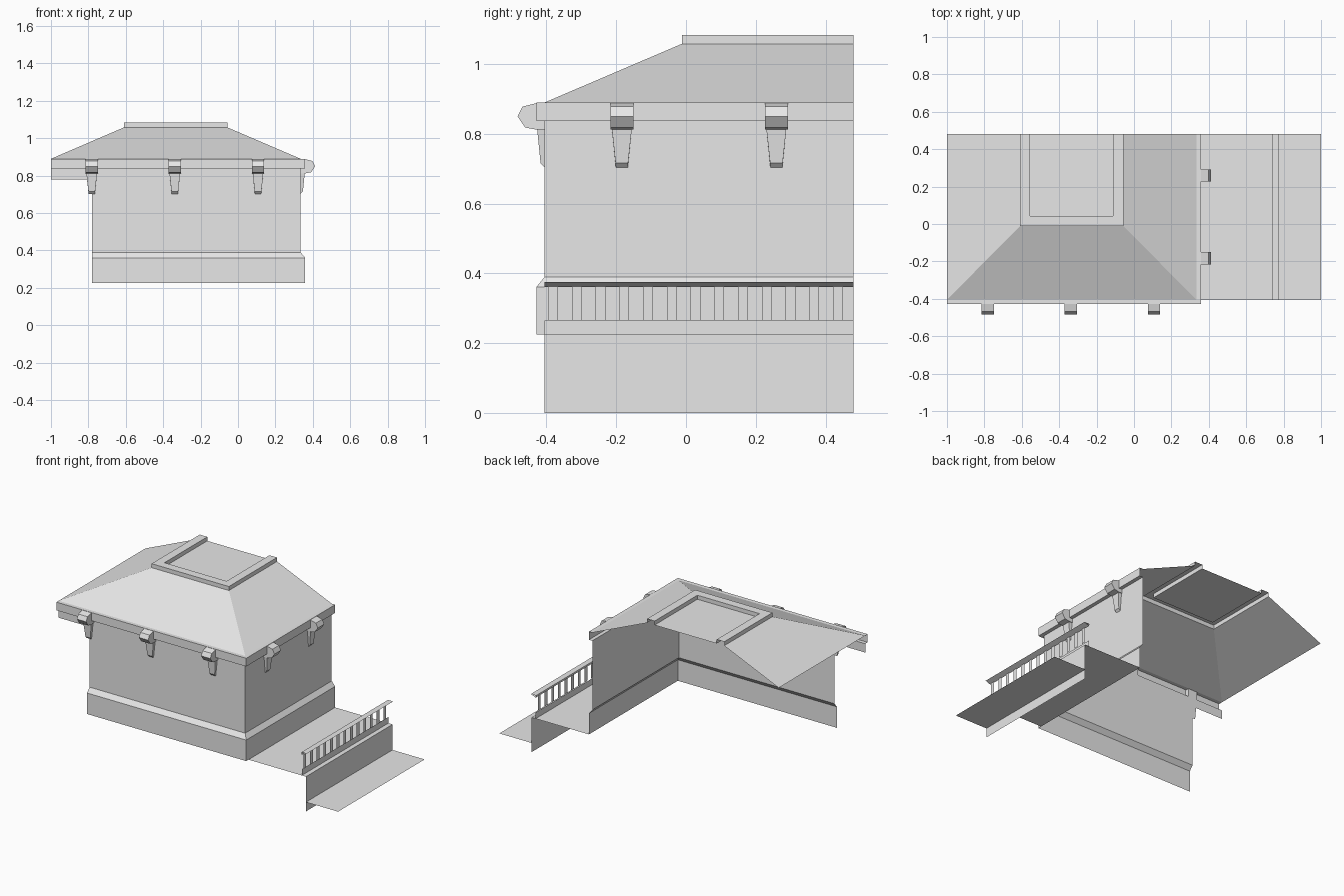
import bpy
import math

cube = bpy.data.objects.get("Cube")
if cube:
    bpy.data.objects.remove(cube, do_unlink=True)

GREY = bpy.data.materials.new("plain_grey")
GREY.use_nodes = True
GREY.diffuse_color = (0.8, 0.8, 0.8, 1)
GREY.node_tree.nodes["Principled BSDF"].inputs["Base Color"].default_value = (0.8, 0.8, 0.8, 1)

WALL_X, WALL_Y, BACK = 0.335, -0.405, 0.48


def make(name, verts, faces):
    mesh = bpy.data.meshes.new(name)
    mesh.from_pydata(verts, [], faces)
    mesh.materials.append(GREY)
    obj = bpy.data.objects.new(name, mesh)
    bpy.context.collection.objects.link(obj)
    return obj


def wrap(name, profile, left):
    """Sweep (outward offset, z) points along the front and round the right corner."""
    verts, faces = [], []
    for o, z in profile:
        x, y = WALL_X + o, WALL_Y - o
        verts += [(left, y, z), (x, y, z), (x, BACK, z)]
    for r in range(len(profile) - 1):
        for c in range(2):
            i = r * 3 + c
            faces.append((i, i + 1, i + 4, i + 3))
    return make(name, verts, faces)


def sheet(name, profile, y0=WALL_Y, y1=BACK):
    """Stretch an open (x, z) profile along y."""
    verts = [(x, y, z) for x, z in profile for y in (y0, y1)]
    faces = [(i, i + 1, i + 3, i + 2) for i in range(0, len(verts) - 2, 2)]
    return make(name, verts, faces)


def bracket_part(name, profile, widths):
    """Closed (outward, z) profile with a half width at each point."""
    n = len(profile)
    verts = [(s * w, -d, z) for s in (-1, 1) for (d, z), w in zip(profile, widths)]
    faces = [tuple(range(n)), tuple(reversed(range(n, 2 * n)))]
    faces += [(i, i + n, (i + 1) % n + n, (i + 1) % n) for i in range(n)]
    return make(name, verts, faces)


# Walls with a sloped plinth, and the eaves band
wrap("walls", [(0.024, 0.225), (0.024, 0.361), (0, 0.39), (0, 0.78)], -0.78)
wrap("eaves", [(0, 0.78), (0, 0.837), (0.024, 0.837), (0.024, 0.89), (0, 0.89)], -1)

# Hipped roof, open at the back
L, R, F, TOP = -0.61, -0.057, -0.012, 1.058
make("roof",
     [(-1, BACK, 0.89), (-1, WALL_Y, 0.89), (WALL_X, WALL_Y, 0.89), (WALL_X, BACK, 0.89),
      (L, BACK, TOP), (L, F, TOP), (R, F, TOP), (R, BACK, TOP)],
     [(i, i + 1, i + 5, i + 4) for i in range(3)])


# Raised rim around the flat roof top
def u_row(inset, z):
    return [(L + inset, BACK, z), (L + inset, F + inset, z),
            (R - inset, F + inset, z), (R - inset, BACK, z)]


rim = u_row(0, TOP) + u_row(0, 1.084) + u_row(0.054, 1.084) + u_row(0.054, TOP)
make("roof_rim", rim,
     [(r + c, r + c + 1, r + c + 5, r + c + 4) for r in (0, 4, 8) for c in range(3)])
make("roof_top", u_row(0.054, TOP), [(0, 1, 2, 3)])

# Eaves brackets: three on the front, two on the right
HEAD = [(0, 0.888), (0.024, 0.888), (0.064, 0.878), (0.078, 0.85),
        (0.056, 0.818), (0.024, 0.812), (0, 0.812)]
LEG = [(0, 0.837), (0.024, 0.837), (0.012, 0.716), (0, 0.703)]
places = [(x, WALL_Y, 0) for x in (-0.782, -0.338, 0.107)]
places += [(WALL_X, y, math.pi / 2) for y in (-0.184, 0.259)]
for x, y, turn in places:
    for part in (bracket_part("bracket_head", HEAD, [0.033] * len(HEAD)),
                 bracket_part("bracket_leg", LEG, [0.031, 0.031, 0.018, 0.017])):
        part.location = (x, y, 0)
        part.rotation_euler.z = turn

# Terrace, its retaining wall and kerb, and the lower ground
sheet("terrace_floor", [(0.74, 0.225), (WALL_X + 0.024, 0.225)])
sheet("retaining_wall", [(0.77, 0), (0.77, 0.225), (0.74, 0.225), (0.74, 0.265)])
sheet("lower_ground", [(1, 0.06), (0.77, 0.06)])

# Railing
sheet("handrail", [(0.74, 0.361), (0.775, 0.375), (0.738, 0.375), (0.74, 0.361)])
COUNT = 13
step = (BACK - WALL_Y) / COUNT
for i in range(COUNT):
    y = WALL_Y + (i + 0.35) * step
    sheet("baluster", [(0.745, 0.265), (0.745, 0.363)], y - 0.014, y + 0.014)
